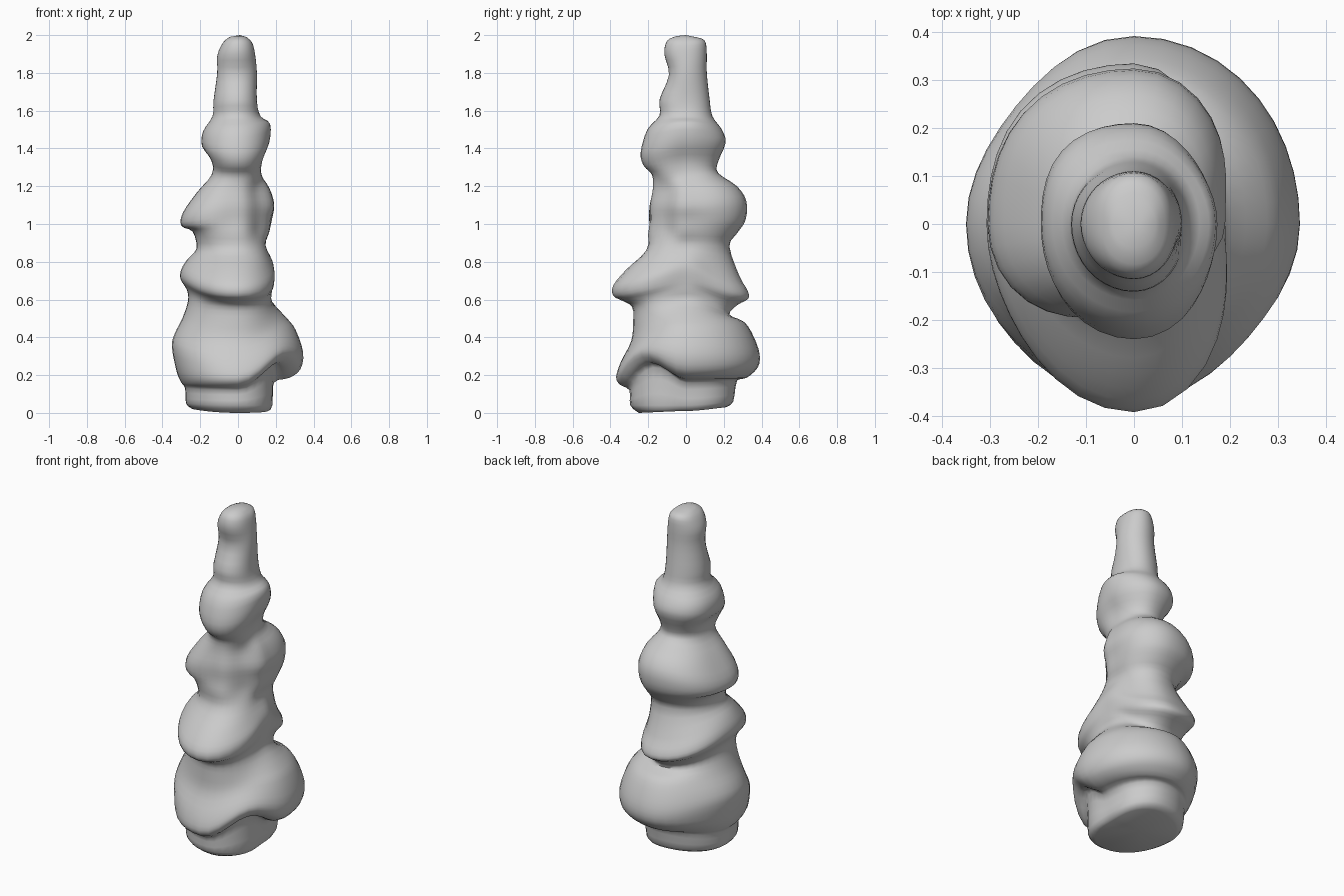
import bpy, bmesh, math

# Four side profiles (height, radius); matching entries are the same fold of the surface
front = [(0, .25), (.04, .295), (.12, .30), (.15, .35), (.19, .37), (.27, .345), (.38, .29),
         (.48, .28), (.56, .285), (.595, .34), (.62, .385), (.675, .385), (.76, .315), (.86, .21),
         (.95, .20), (1.02, .19), (1.10, .19), (1.19, .175), (1.26, .18), (1.31, .225), (1.38, .24),
         (1.50, .205), (1.575, .14), (1.66, .14), (1.79, .09), (1.90, .115), (1.97, .10), (1.995, .05)]
right = [(.01, .15), (.04, .18), (.16, .19), (.185, .27), (.23, .33), (.32, .345), (.44, .305),
         (.50, .26), (.59, .18), (.65, .18), (.70, .185), (.76, .19), (.81, .18), (.89, .145),
         (.96, .165), (1.03, .175), (1.10, .19), (1.19, .165), (1.26, .125), (1.34, .125), (1.43, .165),
         (1.53, .17), (1.57, .12), (1.65, .10), (1.80, .10), (1.90, .09), (1.96, .075), (1.99, .045)]
back = [(.03, .21), (.06, .25), (.17, .27), (.185, .32), (.24, .38), (.31, .39), (.40, .36),
        (.48, .31), (.52, .23), (.57, .27), (.605, .33), (.65, .325), (.72, .285), (.88, .23),
        (.95, .27), (1.02, .315), (1.12, .32), (1.20, .27), (1.27, .17), (1.33, .17), (1.43, .21),
        (1.50, .19), (1.57, .14), (1.66, .125), (1.80, .11), (1.90, .11), (1.97, .10), (1.99, .05)]
left = [(.02, .24), (.05, .275), (.13, .28), (.16, .30), (.22, .325), (.35, .35), (.42, .335),
        (.50, .295), (.59, .265), (.65, .27), (.71, .305), (.76, .30), (.81, .27), (.87, .22),
        (.96, .24), (.99, .30), (1.06, .292), (1.17, .215), (1.26, .14), (1.34, .14), (1.41, .19),
        (1.49, .185), (1.57, .135), (1.65, .13), (1.80, .11), (1.89, .11), (1.96, .08), (1.99, .045)]
SIDES, STEPS = 40, 3
# The lowest ledge arches up at the front-right
LIFT = {2: .10, 3: .10, 4: .10, 5: .06, 6: .02}


def diagonal_scale(i):
    """Radius factors between front-right, right-back, back-left, left-front."""
    if 3 <= i <= 7:
        return (.95, 1, .94, 1)
    if 9 <= i <= 12:
        return (.91, .86, 1.04, .95)
    if 14 <= i <= 17:
        return (.82, .99, 1.04, 1.04)
    if 19 <= i <= 21:
        return (.98, .96, 1.06, 1)
    return (1, 1, 1, 1)


def ring(i):
    """One fold, blended around the axis from the four profiles."""
    prof = [p[i] for p in (front, right, back, left)]
    pts = []
    for s in range(SIDES):
        q, t = divmod(4 * s / SIDES, 1)
        q = int(q)
        (za, ra), (zb, rb) = prof[q], prof[(q + 1) % 4]
        w = (1 - math.cos(math.pi * t)) / 2
        bump = math.sin(math.pi * t) ** 2
        r = (ra + (rb - ra) * w) * (1 + (diagonal_scale(i)[q] - 1) * bump)
        z = za + (zb - za) * w + (LIFT.get(i, 0) * bump if q == 0 else 0)
        a = 2 * math.pi * s / SIDES - math.pi / 2
        pts.append((r * math.cos(a), r * math.sin(a), z))
    return pts


def spline(a, b, c, d, t):
    return tuple(.5 * (2 * q + (r - p) * t + (2 * p - 5 * q + 4 * r - s) * t * t
                       + (3 * q - p - 3 * r + s) * t ** 3) for p, q, r, s in zip(a, b, c, d))


# Smooth the folds vertically
keys = [ring(i) for i in range(len(front))]
n = len(keys)
rows = []
for i in range(n - 1):
    k = [keys[max(0, min(n - 1, i + o))] for o in (-1, 0, 1, 2)]
    for j in range(STEPS):
        rows.append([spline(*p, j / STEPS) for p in zip(*k)])
rows.append(keys[-1])

# Skin the rings and close both ends
bm = bmesh.new()
grid = [[bm.verts.new(p) for p in row] for row in rows]
for lo, hi in zip(grid, grid[1:]):
    for s in range(SIDES):
        e = (s + 1) % SIDES
        bm.faces.new((lo[s], lo[e], hi[e], hi[s]))
tip = bm.verts.new((.01, 0, 2))
base = bm.verts.new((-.04, 0, .012))
for s in range(SIDES):
    e = (s + 1) % SIDES
    bm.faces.new((grid[-1][s], grid[-1][e], tip))
    bm.faces.new((grid[0][e], grid[0][s], base))
bmesh.ops.recalc_face_normals(bm, faces=bm.faces)
mesh = bpy.data.meshes.new("tiered_spire")
bm.to_mesh(mesh)
bm.free()
obj = bpy.data.objects.new("tiered_spire", mesh)
bpy.context.collection.objects.link(obj)
bpy.context.view_layer.objects.active = obj
obj.select_set(True)
bpy.ops.object.shade_smooth_by_angle(angle=math.radians(60))
